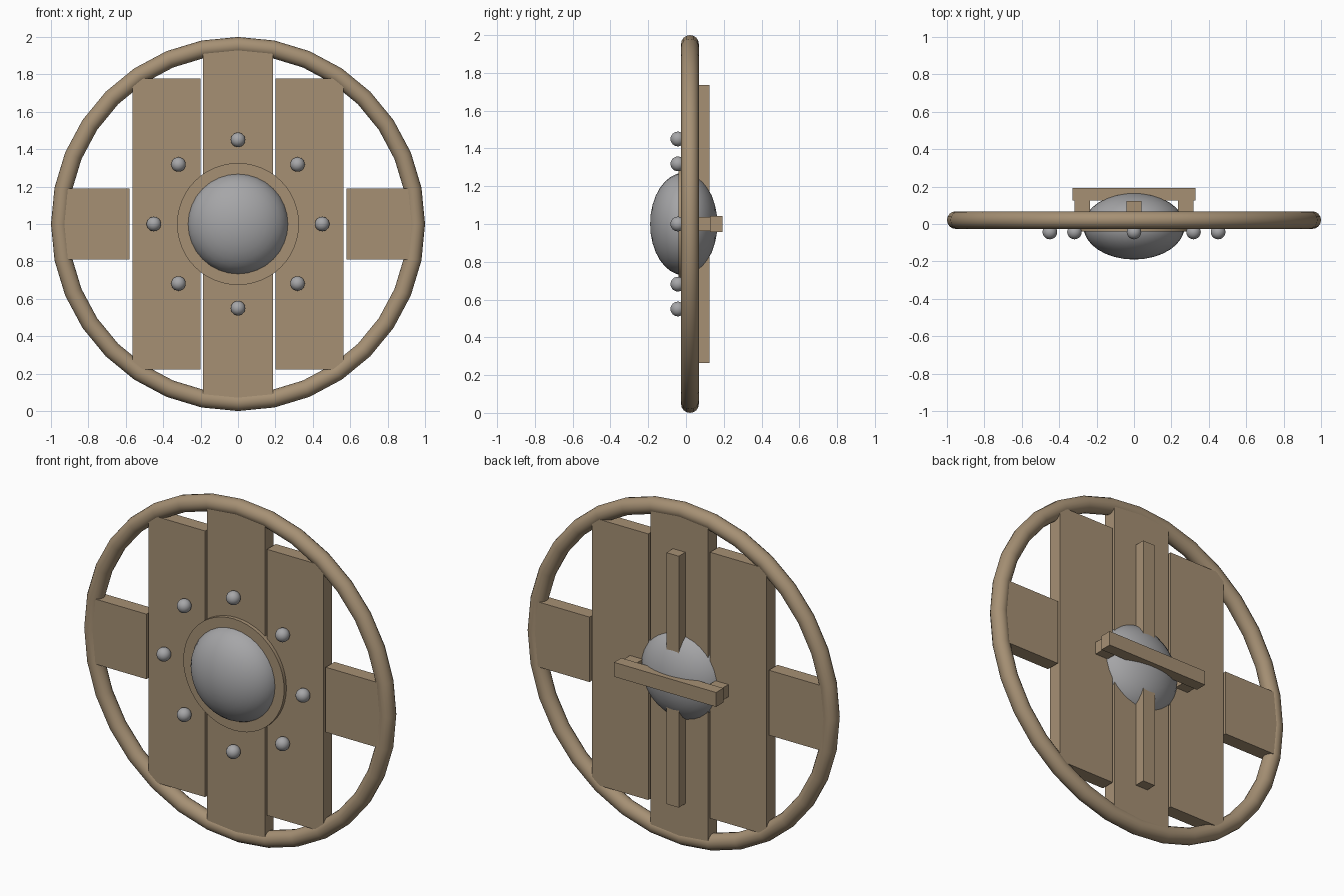
import bpy
import math

if "Cube" in bpy.data.objects:
    bpy.data.objects.remove(bpy.data.objects["Cube"], do_unlink=True)


def make_material(name, rgb):
    mat = bpy.data.materials.new(name)
    mat.use_nodes = True
    mat.diffuse_color = (*rgb, 1)
    mat.node_tree.nodes["Principled BSDF"].inputs["Base Color"].default_value = (*rgb, 1)
    return mat


WOOD = make_material("tan wood", (0.38, 0.28, 0.175))
STEEL = make_material("grey steel", (0.38, 0.38, 0.39))
CENTRE_Z = 1.0
FACING_FRONT = (math.pi / 2, 0, 0)


def finish(name, mat, smooth=False):
    obj = bpy.context.object
    obj.name = name
    obj.data.materials.append(mat)
    if smooth:
        bpy.ops.object.transform_apply(location=False, rotation=True, scale=True)
        bpy.ops.object.shade_smooth_by_angle(angle=math.radians(40))
    return obj


def box(name, x, y, z):
    """Box from (low, high) ranges on each axis, z relative to the shield centre."""
    ranges = (x, y, z)
    centre = [(a + b) / 2 for a, b in ranges]
    centre[2] += CENTRE_Z
    bpy.ops.mesh.primitive_cube_add(size=1, location=centre)
    obj = finish(name, WOOD)
    obj.scale = [b - a for a, b in ranges]
    return obj


def mirrored(a, b, side):
    return tuple(sorted((a * side, b * side)))


# Round rim
bpy.ops.mesh.primitive_torus_add(major_segments=32, minor_segments=16,
                                 major_radius=0.953, minor_radius=0.047,
                                 location=(0, 0.021, CENTRE_Z), rotation=FACING_FRONT)
finish("rim", WOOD, smooth=True)

# Planks
PLANK_Y = (-0.018, 0.063)
box("centre_plank", (-0.187, 0.187), PLANK_Y, (-0.95, 0.95))
for label, side in (("left", 1), ("right", -1)):
    box(label + "_plank", mirrored(0.2, 0.565, side), PLANK_Y, (-0.778, 0.778))
    box(label + "_cross_plank", mirrored(0.58, 0.945, side), PLANK_Y, (-0.19, 0.19))
    # Grip posts
    box(label + "_grip_post", mirrored(0.235, 0.318, side), (0.06, 0.13), (-0.036, 0.036))

# Back brace and grip bar
box("back_brace", (-0.04, 0.04), (0.06, 0.124), (-0.735, 0.735))
box("grip_bar", (-0.33, 0.33), (0.126, 0.193), (-0.042, 0.042))

# Boss collar
bpy.ops.mesh.primitive_cylinder_add(vertices=48, radius=0.326, depth=0.045,
                                    location=(0, -0.017, CENTRE_Z), rotation=FACING_FRONT)
finish("boss_collar", WOOD, smooth=True)

# Domed boss
bpy.ops.mesh.primitive_uv_sphere_add(segments=32, ring_count=16, radius=1,
                                     location=(0, -0.012, CENTRE_Z), rotation=FACING_FRONT)
bpy.context.object.scale = (0.271, 0.271, 0.178)
finish("boss", STEEL, smooth=True)

# Ring of studs
for i in range(8):
    angle = i * math.tau / 8
    bpy.ops.mesh.primitive_uv_sphere_add(
        segments=20, ring_count=12, radius=0.039,
        location=(0.45 * math.cos(angle), -0.043, CENTRE_Z + 0.45 * math.sin(angle)))
    finish(f"stud_{i + 1}", STEEL, smooth=True)
